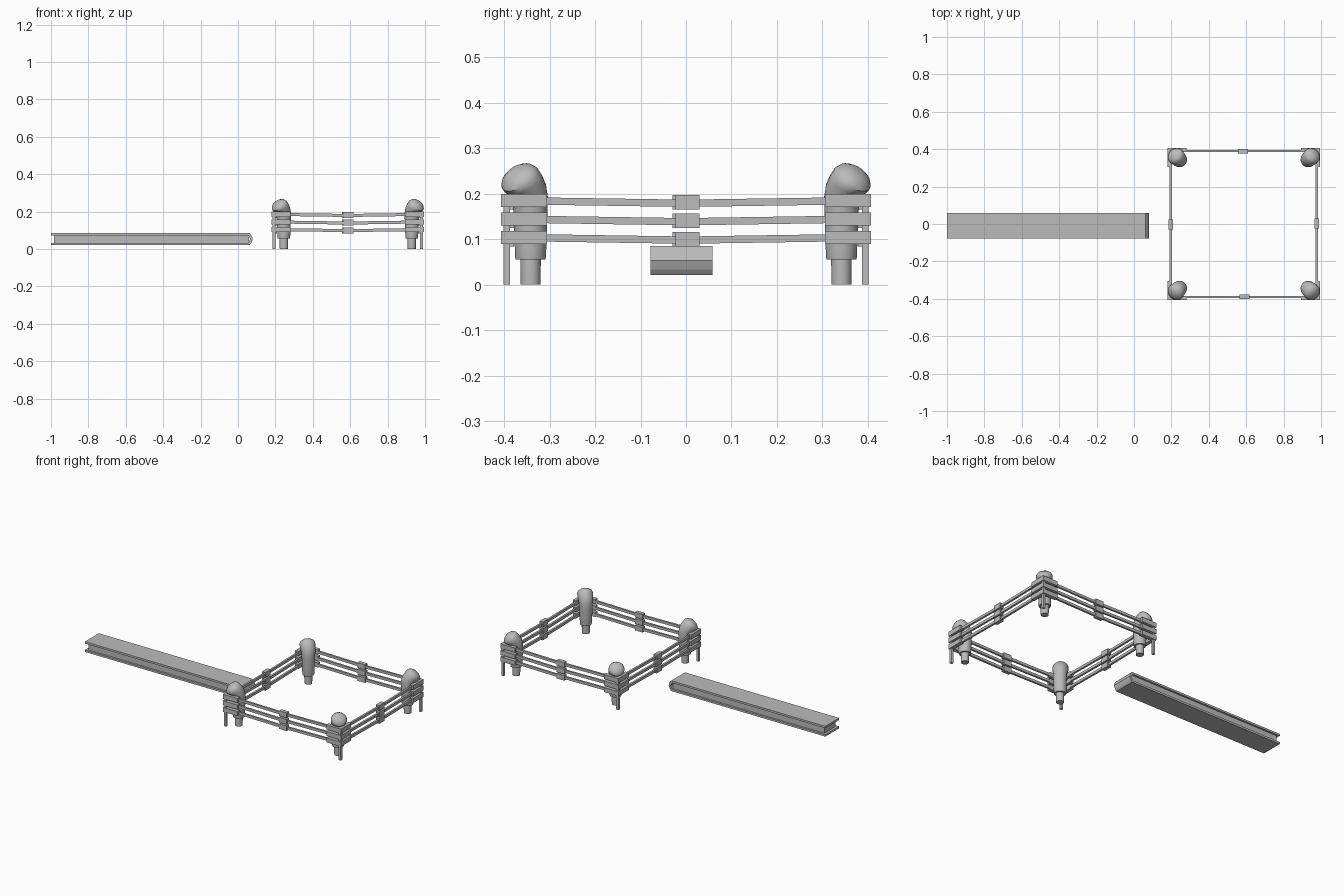
import bpy, bmesh
from math import sin, cos, pi, radians
from mathutils import Matrix, Vector

if "Cube" in bpy.data.objects:
    bpy.data.objects.remove(bpy.data.objects["Cube"])

grey = bpy.data.materials.new("plain grey")
grey.use_nodes = True
colour = (0.5, 0.5, 0.5, 1)
grey.diffuse_color = colour
grey.node_tree.nodes["Principled BSDF"].inputs["Base Color"].default_value = colour

CENTRE = Matrix.Translation((0.587, 0, 0))


def make(name, bm, matrix=Matrix(), smooth=False):
    bmesh.ops.recalc_face_normals(bm, faces=bm.faces)
    mesh = bpy.data.meshes.new(name)
    bm.to_mesh(mesh)
    bm.free()
    mesh.materials.append(grey)
    ob = bpy.data.objects.new(name, mesh)
    ob.matrix_world = matrix
    bpy.context.collection.objects.link(ob)
    if smooth:
        bpy.ops.object.select_all(action="DESELECT")
        ob.select_set(True)
        bpy.context.view_layer.objects.active = ob
        bpy.ops.object.shade_smooth_by_angle(angle=radians(40))
    return ob


def add_box(bm, lo, hi):
    lo, hi = Vector(lo), Vector(hi)
    m = Matrix.Translation((lo + hi) / 2) @ Matrix.Diagonal((*(hi - lo), 1))
    bmesh.ops.create_cube(bm, size=1, matrix=m)


def add_prism(bm, profile, move):
    """Extrude a closed profile of vectors along a vector."""
    face = bm.faces.new([bm.verts.new(p) for p in profile])
    out = bmesh.ops.extrude_face_region(bm, geom=[face])["geom"]
    bmesh.ops.translate(bm, vec=move, verts=[v for v in out if isinstance(v, bmesh.types.BMVert)])


def add_tube(bm, rings, sides=20):
    """Loft circles given as (outward, height, radius, tilt in degrees)."""
    loops = []
    for t, z, r, tilt in rings:
        a = radians(tilt)
        loop = []
        for i in range(sides):
            u, v = r * cos(2 * pi * i / sides), r * sin(2 * pi * i / sides)
            loop.append(bm.verts.new((t + u * cos(a), v, z - u * sin(a))))
        loops.append(loop)
    for a, b in zip(loops, loops[1:]):
        for i in range(sides):
            j = (i + 1) % sides
            bm.faces.new((a[i], a[j], b[j], b[i]))
    bm.faces.new(loops[0][::-1])
    bm.faces.new(loops[-1])


# Corner posts: narrow leg, wider body and a head leaning outward
LEG = [(0, 0, .022, 0), (0, .058, .023, 0)]
BODY = [(0, .055, .033, 0), (0, .062, .0345, 0), (0, .11, .036, 0), (0, .16, .038, 0),
        (.002, .19, .040, 8), (.010, .208, .043, 20), (.022, .222, .045, 31),
        (.034, .234, .045, 39), (.041, .243, .038, 40), (.047, .25, .022, 41),
        (.048, .252, .006, 41)]
# Rail heights of the three rows
ROWS = (.104, .1445, .185)

for k, side in enumerate(("left", "back", "right", "front")):
    turn = CENTRE @ Matrix.Rotation(k * pi / 2, 4, "Z")
    corner = turn @ Matrix.Translation((.342, .342, 0)) @ Matrix.Rotation(pi / 4, 4, "Z")
    for part, rings in (("leg", LEG), ("head", BODY)):
        bm = bmesh.new()
        add_tube(bm, rings)
        make(f"post_{part}_{side}", bm, corner, True)

    # Thin outer stake at the corner
    bm = bmesh.new()
    add_box(bm, (.387, .387, 0), (.402, .402, .195))
    make(f"corner_stake_{side}", bm, turn)

    rails, clamps, brackets = bmesh.new(), bmesh.new(), bmesh.new()
    for z in ROWS:
        # Rails sag a little towards the middle
        for s in (-1, 1):
            h = .008
            ends = [(s * .39, z), (0, z - .006)]
            prof = [Vector((.384, y, c - h)) for y, c in ends]
            prof += [Vector((.384, y, c + h)) for y, c in reversed(ends)]
            add_prism(rails, prof, Vector((.012, 0, 0)))
        # Clamp at the middle of each rail
        add_box(clamps, (.378, -.023, z - .020), (.402, .030, z + .012))
        # Angled bracket around the corner
        outline = [(.407, .407), (.407, .306), (.384, .306), (.384, .384), (.306, .384), (.306, .407)]
        add_prism(brackets, [Vector((x, y, z - .014)) for x, y in outline], Vector((0, 0, .028)))
    make(f"rails_{side}", rails, turn)
    make(f"rail_clamps_{side}", clamps, turn)
    make(f"corner_brackets_{side}", brackets, turn)

# Long beam: a band folded around the nose, with a recessed core
Y0, Y1 = -.078, .058
outer = [(-1, .021), (.062, .021), (.071, .033), (.079, .053), (.071, .075), (.062, .085), (-1, .085)]
inner = [(-1, .073), (.056, .073), (.066, .053), (.056, .033), (-1, .033)]
bm = bmesh.new()
add_prism(bm, [Vector((x, Y0, z)) for x, z in outer + inner], Vector((0, Y1 - Y0, 0)))
make("beam_band", bm)

bm = bmesh.new()
add_box(bm, (-.985, Y0 + .012, .032), (.058, Y1 - .012, .074))
make("beam_core", bm)
